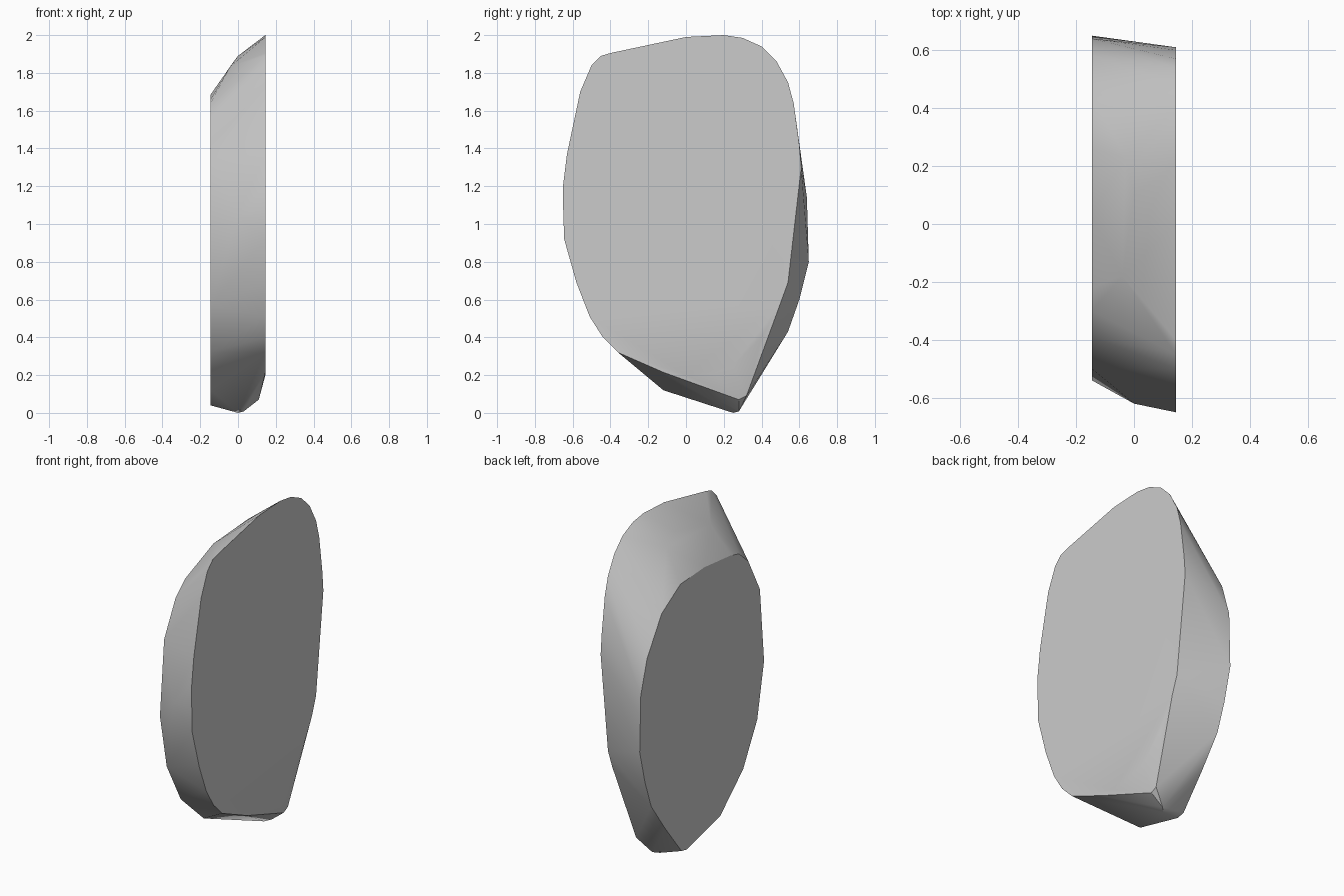
import bpy, bmesh, math

HALF = 0.145  # half thickness of the slab

# Outline (y, z) of the large flat face on +x
right_face = [(0.0, 1.99), (0.2, 2.0), (0.3, 1.985), (0.4, 1.94), (0.48, 1.86), (0.54, 1.75),
              (0.57, 1.64), (0.6, 1.42), (0.61, 1.3), (0.54, 0.69), (0.5, 0.58), (0.4, 0.4),
              (0.25, 0.25), (0.15, 0.21), (0.0, 0.2), (-0.12, 0.215), (-0.36, 0.32),
              (-0.44, 0.4), (-0.51, 0.51), (-0.58, 0.69), (-0.645, 0.92), (-0.65, 1.08),
              (-0.65, 1.21), (-0.63, 1.37), (-0.56, 1.7), (-0.5, 1.84), (-0.45, 1.89), (-0.4, 1.905)]

# Outline of the smaller flat face on -x
left_face = [(-0.22, 1.66), (-0.3, 1.64), (-0.39, 1.56), (-0.5, 1.35), (-0.54, 0.9), (-0.475, 0.57),
             (-0.34, 0.32), (-0.12, 0.12), (0.2, 0.04), (0.25, 0.05), (0.41, 0.25), (0.54, 0.43),
             (0.6, 0.6), (0.65, 0.8), (0.64, 1.14), (0.58, 1.34), (0.44, 1.56), (0.26, 1.67),
             (0.03, 1.685)]

# Ridge points (x, y, z) between the faces: crown, rear bulge, pointed foot
ridge = [(-0.03, 0.23, 1.85), (-0.04, -0.18, 1.835), (0.0, 0.1, 1.89),
         (0.0, -0.62, 1.05), (0.0, 0.25, 0.0), (0.03, 0.28, 0.008),
         (0.11, 0.28, 0.07), (0.11, 0.32, 0.09)]

points = [(HALF, y, z) for y, z in right_face] + [(-HALF, y, z) for y, z in left_face] + ridge

# Chipped stone slab: convex skin over the outlines
bm = bmesh.new()
for p in points:
    bm.verts.new(p)
hull = bmesh.ops.convex_hull(bm, input=bm.verts[:])
loose = [v for v in bm.verts if not v.link_faces]
bmesh.ops.delete(bm, geom=loose, context='VERTS')
bmesh.ops.dissolve_limit(bm, angle_limit=math.radians(1), verts=bm.verts[:], edges=bm.edges[:])
bmesh.ops.recalc_face_normals(bm, faces=bm.faces[:])

mesh = bpy.data.meshes.new("stone_slab")
bm.to_mesh(mesh)
bm.free()
slab = bpy.data.objects.new("stone_slab", mesh)
bpy.context.collection.objects.link(slab)

# Soft rim with crisp edges around the flat faces
bpy.context.view_layer.objects.active = slab
slab.select_set(True)
bpy.ops.object.shade_smooth_by_angle(angle=math.radians(30))
